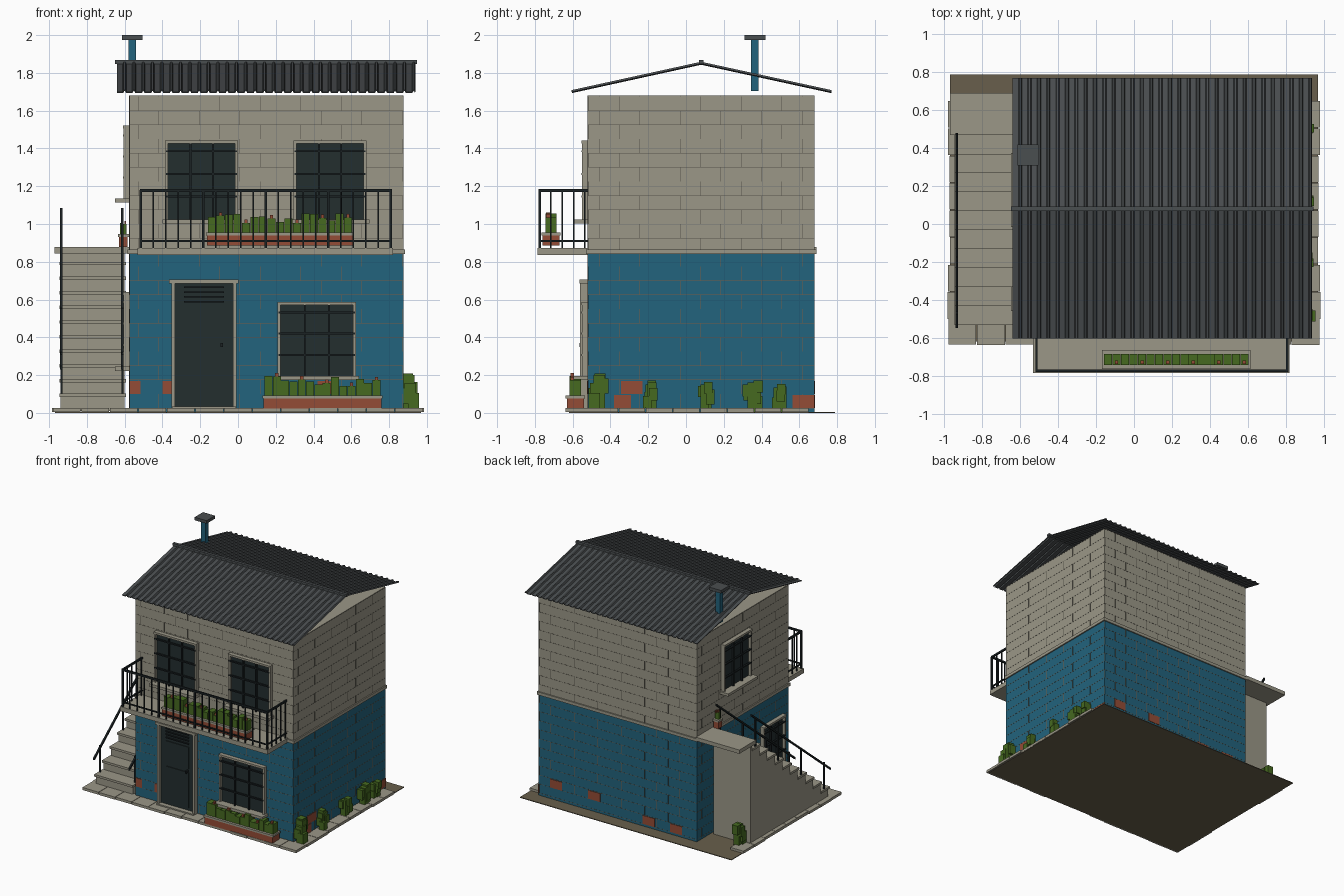
import bpy, bmesh, random
from mathutils import Vector

random.seed(4)
cube = bpy.data.objects.get("Cube")
if cube:
    bpy.data.objects.remove(cube)


def material(name, hexcode):
    rgb = [int(hexcode[i:i + 2], 16) / 255 for i in (0, 2, 4)]
    col = [((c + .055) / 1.055) ** 2.4 for c in rgb] + [1]
    m = bpy.data.materials.new(name)
    m.use_nodes = True
    m.diffuse_color = col
    m.node_tree.nodes["Principled BSDF"].inputs["Base Color"].default_value = col
    return m


PLASTER = material("warm grey plaster", "9b9787")
BLUE = material("blue paint", "22637d")
ROOF = material("slate grey", "4a4e50")
GLASS = material("dark glass", "232e2f")
METAL = material("black metal", "1b2224")
BRICK = material("red brick", "944c36")
LEAF = material("leaf green", "466a20")
EARTH = material("brown earth", "685f4c")
JOINT = material("brown joint", "7a6048")
SEAM = material("dark joint", "58564d")

# House walls
X0, X1, Y0, Y1, BASE, MID, TOP = -.575, .875, -.52, .68, .02, .84, 1.68


def finish(name, bm, mat):
    me = bpy.data.meshes.new(name)
    bm.to_mesh(me)
    bm.free()
    me.materials.append(mat)
    ob = bpy.data.objects.new(name, me)
    bpy.context.collection.objects.link(ob)
    return ob


def boxes(name, mat, items):
    """One object from boxes given as x, x, y, y, z, z."""
    bm = bmesh.new()
    for a, b, c, d, e, f in items:
        verts = bmesh.ops.create_cube(bm, size=1)["verts"]
        size, mid = (b - a, d - c, f - e), ((a + b) / 2, (c + d) / 2, (e + f) / 2)
        bmesh.ops.scale(bm, vec=size, verts=verts)
        bmesh.ops.translate(bm, vec=mid, verts=verts)
    return finish(name, bm, mat)


def on_wall(side, u0, u1, z0, z1, depth, back=-.005):
    """Box on a wall: u runs along it, depth points outward."""
    if side == "front":
        return u0, u1, Y0 - depth, Y0 - back, z0, z1
    if side == "back":
        return u0, u1, Y1 + back, Y1 + depth, z0, z1
    if side == "left":
        return X0 - depth, X0 - back, u0, u1, z0, z1
    return X1 + back, X1 + depth, u0, u1, z0, z1


# Main body
boxes("lower_walls", BLUE, [(X0, X1, Y0, Y1, 0.005, MID)])
boxes("upper_walls", PLASTER, [(X0, X1, Y0, Y1, MID, TOP)])
boxes("floor_band", PLASTER, [(X0 - .01, X1 + .01, Y0 - .01, Y1 + .01, MID, MID + .025)])

# Brick joints on all walls
COURSE, LENGTH, GAP = .075, .215, .0011
low, high = [], []
for side in ("front", "back", "left", "right"):
    a, b = (X0, X1) if side in ("front", "back") else (Y0, Y1)
    start = .01 if side in ("front", "back") else -.46
    for k in range(23):
        z = .025 + k * COURSE
        group = low if z < MID - .02 else high
        group.append(on_wall(side, a, b, z - GAP, min(z + GAP, TOP), .001))
        u = start + (k % 2) * LENGTH / 2 - 8 * LENGTH
        while u < b:
            if u > a:
                group.append(on_wall(side, u - GAP, u + GAP, z, min(z + COURSE, TOP), .001))
            u += LENGTH
boxes("lower_brick_joints", JOINT, low)
boxes("upper_brick_joints", SEAM, high)

# Bare bricks where the paint is gone
bare = [("front", X0, -.515, 1), ("front", -.4, -.35, 1), ("front", .42, .52, 1),
        ("right", -.345, -.23, 1), ("right", -.38, -.29, 0), ("right", .565, Y1, 0),
        ("back", .66, .77, 1), ("back", .31, .42, 1), ("back", -.19, -.08, 0),
        ("back", -.44, -.33, 0)]
boxes("bare_bricks", BRICK, [on_wall(s, a, b, .025 + r * COURSE, .095 + r * COURSE, .004)
                             for s, a, b, r in bare])

# Ground and paving
boxes("ground", EARTH, [(-.97, .97, -.62, .79, 0, .006)])
paving = []
for i in range(13):
    x = -.98 + i * .151
    paving.append((x, x + .147, -.64 + random.uniform(0, .012), -.5, .004, .025))
for i in range(8):
    y = -.5 + i * .144
    edge = .985 - random.uniform(0, .015)
    for s in (-1, 1):
        xs = sorted((s * .86, s * edge))
        paving.append((*xs, y, y + .14, .004, .025))
boxes("paving", PLASTER, paving)

# Corrugated roof
RIBS, RX0, RX1 = 32, -.64, .94
pitch = (RX1 - RX0) / RIBS
bm = bmesh.new()
rows = []
for y, z in ((-.605, 1.703), (.08, 1.853), (.77, 1.703)):
    row = []
    for i in range(RIBS):
        for t, h in ((0, 0), (.6, 0), (.7, .01), (.9, .01)):
            row.append(bm.verts.new((RX0 + (i + t) * pitch, y, z + h - .004)))
    row.append(bm.verts.new((RX1, y, z - .004)))
    rows.append(row)
for r, s in zip(rows, rows[1:]):
    for i in range(len(r) - 1):
        bm.faces.new((r[i], r[i + 1], s[i + 1], s[i]))
roof = finish("corrugated_roof", bm, ROOF)
roof.modifiers.new("thickness", "SOLIDIFY").thickness = .006
boxes("ridge_cap", ROOF, [(-.65, .948, .068, .092, 1.848, 1.868)])

# Chimney
boxes("chimney", BLUE, [(-.58, -.54, .345, .385, 1.705, 1.98)])
boxes("chimney_cap", ROOF, [(-.615, -.505, .31, .42, 1.975, 2)])


def window(name, side, u0, u1, z0, z1):
    f = .016
    boxes(name + "_glass", GLASS, [on_wall(side, u0, u1, z0, z1, .01)])
    boxes(name + "_frame", PLASTER, [
        on_wall(side, u0 - f, u0, z0, z1, .03), on_wall(side, u1, u1 + f, z0, z1, .03),
        on_wall(side, u0 - f, u1 + f, z1, z1 + f, .034),
        on_wall(side, u0 - .03, u1 + .03, z0 - .022, z0, .075)])
    w, h, g = u1 - u0, z1 - z0, .005
    bars = [on_wall(side, u0 + w * t - g, u0 + w * t + g, z0, z1 + .01, .03, .015)
            for t in (1 / 3, 2 / 3)]
    bars += [on_wall(side, u0 - .01, u1 + .01, z0 + h * t - g, z0 + h * t + g, .034, .02)
             for t in (.3, .6, .9)]
    boxes(name + "_grille", METAL, bars)


window("upper_window_right", "front", -.37, -.015, 1.025, 1.425)
window("upper_window_left", "front", .31, .665, 1.025, 1.425)
window("lower_window", "front", .225, .61, .195, .57)
window("stair_window", "left", .015, .345, 1.135, 1.505)
window("small_stair_window", "left", -.43, -.17, .245, .625)

# Front door
boxes("door_panel", GLASS, [on_wall("front", -.335, -.025, .025, .685, .012),
                            on_wall("front", -.285, -.075, .06, .35, .018),
                            on_wall("front", -.285, -.075, .38, .56, .018)])
boxes("door_frame", PLASTER, [on_wall("front", -.352, -.333, .025, .69, .04),
                              on_wall("front", -.027, -.008, .025, .69, .04),
                              on_wall("front", -.365, .002, .685, .705, .045),
                              on_wall("front", -.35, -.01, .02, .035, .05)])
slats = [on_wall("front", -.285, -.075, z, z + .008, .025) for z in (.585, .61, .635, .66)]
slats.append(on_wall("front", -.092, -.08, .35, .37, .045))
boxes("door_vent_and_handle", METAL, slats)

# Balcony with railing
BX0, BX1, BY = -.52, .815, -.775
boxes("balcony_slab", PLASTER, [(BX0 - .012, BX1 + .006, -.785, Y0, .835, .872)])
g = .006
rail = []
for z, t in ((.91, .004), (1.178, .008)):
    rail.append((BX0, BX1, BY - g, BY + g, z - t, z + t))
    for x in (BX0 + g, BX1 - g):
        rail.append((x - g, x + g, BY, Y0, z - t, z + t))
for i in range(21):
    x = BX0 + g + i * (BX1 - BX0 - 2 * g) / 20
    t = .007 if i % 5 == 0 else .004
    rail.append((x - t, x + t, BY - t, BY + t, .872, 1.18))
for i in range(1, 5):
    y = BY + i * .06
    for x in (BX0 + g, BX1 - g):
        rail.append((x - .004, x + .004, y - .004, y + .004, .872, 1.18))
boxes("balcony_railing", METAL, rail)

# Outside stairs and landing
SX0, SX1, SB = -.94, -.6, .5
STEPS, RUN, RISE = 10, .1, .0775
risers, treads = [], []
for i in range(STEPS):
    y, z = Y0 + i * RUN, .025 + (i + 1) * RISE
    risers.append((SX0, SX1, y, y + RUN, .01, z - .015))
    treads.append((SX0 - .006, SX1 + .006, y - .012, y + RUN, z - .018, z))
risers.append((SX0, SX1, Y0 + STEPS * RUN, SB, .01, .85))
boxes("stair_block", PLASTER, risers)
boxes("stair_treads", PLASTER, treads)
boxes("landing", PLASTER, [(-.972, X0, .47, .69, .845, .877)])

# Stair railings: posts and a sloping bar on each side
for name, x in (("outer", SX0 + .005), ("inner", SX1 - .012)):
    posts = []
    for i in (0, 3, 6, 9):
        y, z = Y0 + (i + .5) * RUN, .025 + (i + 1) * RISE
        posts.append((x - .006, x + .006, y - .006, y + .006, z - .01, z + .22))
    boxes(name + "_stair_posts", METAL, posts)
    bm = bmesh.new()
    ends = []
    for y, z in ((-.55, .24), (.48, 1.075)):
        ends.append([bm.verts.new(Vector((x + a * .007, y, z + b * .009)))
                     for a, b in ((-1, -1), (1, -1), (1, 1), (-1, 1))])
    for i in range(4):
        j = (i + 1) % 4
        bm.faces.new((ends[0][i], ends[0][j], ends[1][j], ends[1][i]))
    bm.faces.new(ends[0][::-1])
    bm.faces.new(ends[1])
    bmesh.ops.recalc_face_normals(bm, faces=bm.faces)
    finish(name + "_stair_handrail", bm, METAL)


def planter(name, x0, x1, y0, y1, z, count, tall):
    lip = z + .055
    boxes(name + "_box", BRICK, [(x0 + .006, x1 - .006, y0 + .006, y1 - .006, z, lip)])
    boxes(name + "_lip", PLASTER, [(x0, x1, y0, y1, lip, lip + .015)])
    leaves, blooms = [], []
    w = (x1 - x0 - .02) / count
    for i in range(count):
        x, top = x0 + .01 + i * w, lip + tall * random.uniform(.5, 1)
        leaves.append((x + .001, x + w - .001, y0 + .02, y1 - .02, lip, top))
        if i % 3 == 1 or count < 3:
            blooms.append((x + w * .3, x + w * .7, y0 + .025, y0 + .045, top, top + .018))
    boxes(name + "_leaves", LEAF, leaves)
    boxes(name + "_flowers", BRICK, blooms)


planter("balcony_planter", -.17, .615, -.765, -.665, .885, 17, .12)
planter("ground_planter", .13, .765, -.637, -.535, .022, 14, .125)
planter("landing_pot", -.635, -.578, .42, .48, .877, 2, .1)

# Bushes of stacked blocks
spots = [(.905, -.46, .2, .06), (.91, -.18, .16, .045), (.91, .1, .15, .045),
         (.91, .35, .16, .05), (.91, .51, .14, .045), (-.87, .56, .19, .05)]
for n, (x, y, h, r) in enumerate(spots):
    bush = [(x - r * .5, x + r * .5, y - r * .5, y + r * .5, .006, h)]
    for k in range(5):
        cx, cy = x + random.uniform(-.4, .4) * r, y + random.uniform(-.7, .7) * r
        z = .025 + k * h * .13
        bush.append((cx - r * .5, cx + r * .5, cy - r * .5, cy + r * .5, z, z + h * .4))
    boxes("bush_" + "abcdef"[n], LEAF, bush)
